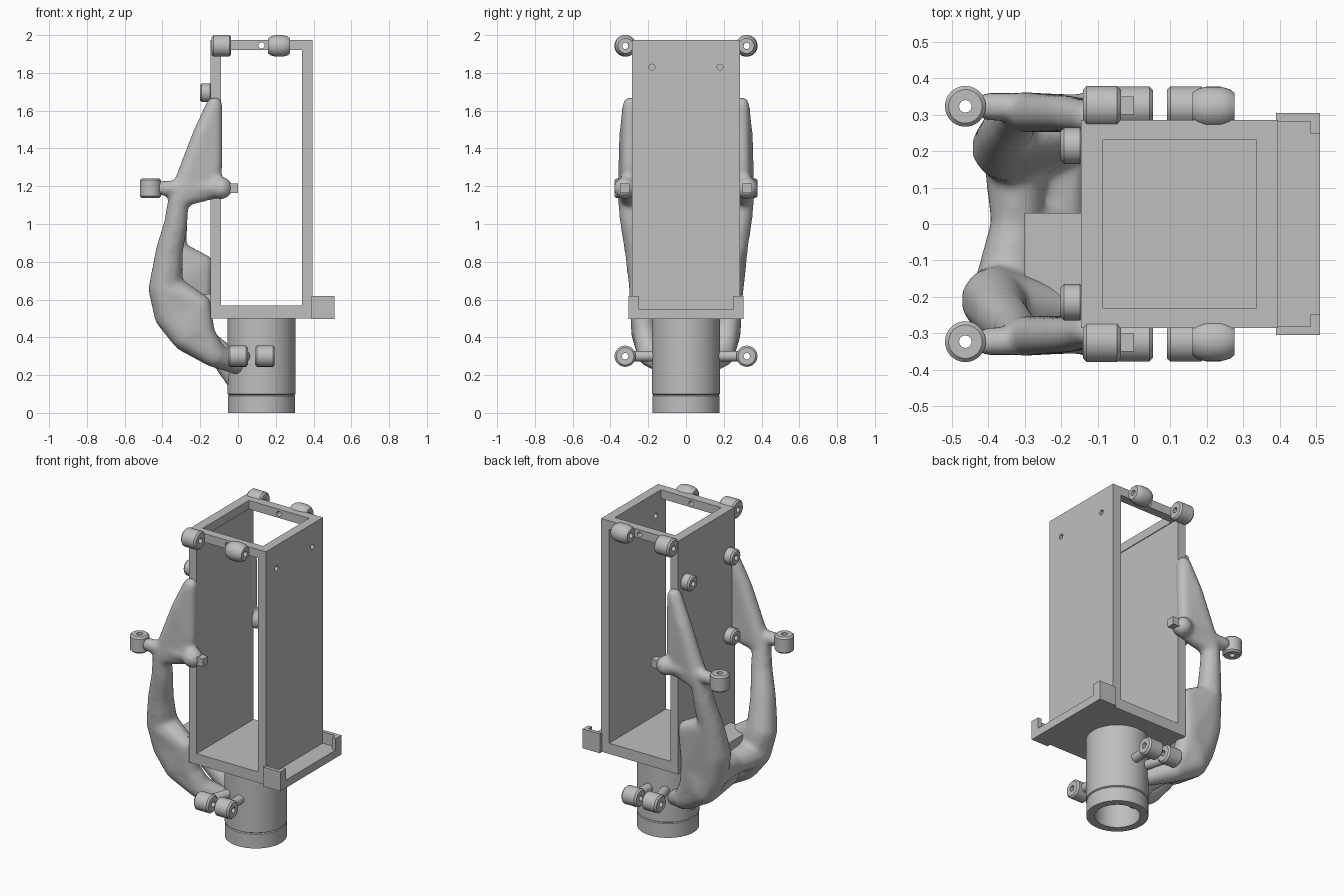
import bpy, bmesh, math
from mathutils import Vector, Matrix

old = bpy.data.objects.get("Cube")
if old:
    bpy.data.objects.remove(old, do_unlink=True)

grey = bpy.data.materials.new("plain grey")
grey.use_nodes = True
GREY = (0.52, 0.52, 0.52, 1)
grey.diffuse_color = GREY
grey.node_tree.nodes["Principled BSDF"].inputs["Base Color"].default_value = GREY

TURN = {"x": Matrix.Rotation(math.pi / 2, 4, "Y"), "z": Matrix.Identity(4)}
made = []


def finish(name, bm):
    bmesh.ops.recalc_face_normals(bm, faces=bm.faces)
    mesh = bpy.data.meshes.new(name)
    bm.to_mesh(mesh)
    bm.free()
    mesh.materials.append(grey)
    obj = bpy.data.objects.new(name, mesh)
    bpy.context.collection.objects.link(obj)
    made.append(obj)
    return obj


def box(name, low, high):
    low, high = Vector(low), Vector(high)
    bm = bmesh.new()
    bmesh.ops.create_cube(bm, size=1)
    bmesh.ops.scale(bm, vec=high - low, verts=bm.verts)
    bmesh.ops.translate(bm, vec=(low + high) / 2, verts=bm.verts)
    return finish(name, bm)


def lathe(name, profile, centre, axis="z", sides=40):
    """Spin a closed profile of (radius, height) around an axis."""
    bm = bmesh.new()
    rings = []
    for i in range(sides):
        a = 2 * math.pi * i / sides
        rings.append([bm.verts.new((r * math.cos(a), r * math.sin(a), h)) for r, h in profile])
    n = len(profile)
    for i in range(sides):
        a, b = rings[i], rings[(i + 1) % sides]
        for j in range(n):
            k = (j + 1) % n
            bm.faces.new((a[j], b[j], b[k], a[k]))
    bmesh.ops.transform(bm, matrix=Matrix.Translation(centre) @ TURN[axis], verts=bm.verts)
    return finish(name, bm)


def lug(name, centre, axis, radius=0.056, half=0.052, hole=0.017, sides=40):
    c = 0.01
    profile = [(hole, -half), (radius - c, -half), (radius, c - half),
               (radius, half - c), (radius - c, half), (hole, half)]
    return lathe(name, profile, centre, axis, sides)


def rod(name, start, end, radius):
    start, end = Vector(start), Vector(end)
    bm = bmesh.new()
    bmesh.ops.create_cone(bm, cap_ends=True, segments=24, radius1=radius, radius2=radius,
                          depth=(end - start).length)
    turn = (end - start).to_track_quat("Z", "Y").to_matrix().to_4x4()
    bmesh.ops.transform(bm, matrix=Matrix.Translation((start + end) / 2) @ turn, verts=bm.verts)
    return finish(name, bm)


def bake(obj):
    """Keep the result of the modifiers as a plain mesh."""
    graph = bpy.context.evaluated_depsgraph_get()
    mesh = bpy.data.meshes.new_from_object(obj.evaluated_get(graph))
    obj.modifiers.clear()
    obj.data = mesh


def cut(obj, cutters):
    for c in cutters:
        c.hide_render = True
        m = obj.modifiers.new("cut", "BOOLEAN")
        m.operation, m.object, m.solver = "DIFFERENCE", c, "EXACT"
    bake(obj)
    for c in cutters:
        made.remove(c)
        bpy.data.objects.remove(c, do_unlink=True)


# Open box frame with a rail hole and two plate holes
frame = box("box_frame", (-0.145, -0.285, 0.5), (0.395, 0.285, 1.975))
cut(frame, [
    box("side_cutter", (-0.09, -0.5, 0.568), (0.338, 0.5, 1.92)),
    box("top_cutter", (-0.085, -0.23, 1.8), (0.337, 0.23, 2.2)),
    rod("rail_cutter", (0.125, -0.5, 1.945), (0.125, 0.5, 1.945), 0.016),
    rod("plate_cutter", (0.2, -0.18, 1.83), (0.6, -0.18, 1.83), 0.016),
    rod("plate_cutter", (0.2, 0.18, 1.83), (0.6, 0.18, 1.83), 0.016)])

# Shelf bracket and the ledge behind the box
box("bracket_plate", (0.39, -0.285, 0.498), (0.51, 0.285, 0.548))
box("rear_ledge", (-0.3, -0.235, 0.52), (-0.14, 0.03, 0.63))

# Hollow round socket with a collar line
lathe("socket", [(0.13, 0), (0.178, 0), (0.178, 0.09), (0.173, 0.095), (0.18, 0.1),
                 (0.18, 0.51), (0.13, 0.51)], (0.125, 0, 0), sides=64)

for s, side in ((1, "back"), (-1, "front")):
    def span(y0, y1):
        return min(s * y0, s * y1), max(s * y0, s * y1)

    # Bracket ears
    a, b = span(0.282, 0.305)
    box(side + "_bracket_ear", (0.39, a, 0.498), (0.51, b, 0.62))
    a, b = span(0.248, 0.3)
    box(side + "_bracket_lip", (0.485, a, 0.52), (0.51, b, 0.62))

    # Top hinge lugs, the second one swollen in the middle
    lug(side + "_top_lug", (-0.088, s * 0.322, 1.943), "x", radius=0.057)
    lathe(side + "_top_round_lug",
          [(0.017, -0.058), (0.04, -0.058), (0.05, -0.045), (0.057, -0.02),
           (0.057, 0.02), (0.05, 0.045), (0.04, 0.058), (0.017, 0.058)],
          (0.218, s * 0.32, 1.943), "x")

    # Lower lugs on stems
    for x in (0.0, 0.142):
        lug(side + "_lower_lug", (x, s * 0.322, 0.3), "x")
        rod(side + "_lower_stem", (x * 0.6 + 0.05, s * 0.12, 0.3), (x, s * 0.285, 0.3), 0.028)

    # Bosses on the rear wall
    for z in (1.695, 1.19):
        lug(side + "_wall_boss", (-0.17, s * 0.215, z), "x", radius=0.05, half=0.032, sides=12)

    # Upright lug and square tip at the ends of the cross arm
    lug(side + "_arm_lug", (-0.463, s * 0.323, 1.19), "z")
    a, b = span(0.3, 0.35)
    box(side + "_arm_tip", (-0.08, a, 1.165), (0.0, b, 1.215))

# Organic struts: hulls of spheres (x, y, z, radius), fused and smoothed
body = bmesh.new()


def blob(*nodes):
    bm = bmesh.new()
    for x, y, z, r in nodes:
        bmesh.ops.create_icosphere(bm, subdivisions=2, radius=r,
                                   matrix=Matrix.Translation((x, y, z)))
    hull = bmesh.ops.convex_hull(bm, input=bm.verts)
    spare = {e for e in hull["geom_interior"] if isinstance(e, bmesh.types.BMVert)}
    bmesh.ops.delete(bm, geom=list(spare), context="VERTS")
    bmesh.ops.recalc_face_normals(bm, faces=bm.faces)
    mesh = bpy.data.meshes.new("blob")
    bm.to_mesh(mesh)
    bm.free()
    body.from_mesh(mesh)
    bpy.data.meshes.remove(mesh)


middle = (-0.325, 0, 0.51, 0.07)
for s in (1, -1):
    inset = 0.03 if s > 0 else 0
    top = (-0.125, s * 0.293, 1.63, 0.045)
    shoulder = (-0.195, s * 0.305, 1.47, 0.05)
    chest = (-0.125, s * 0.298, 1.3, 0.045)
    elbow = (-0.315, s * 0.308, 1.14, 0.056)
    inner = (-0.15, s * 0.298, 1.17, 0.045)
    neck = (-0.33, s * 0.285, 1.0, 0.065)
    waist = (-0.365 + inset / 2, s * 0.25, 0.85, 0.076)
    hip = (-0.385 + inset, s * 0.21, 0.66, 0.093)
    heel = (-0.355 + inset, s * 0.195, 0.52, 0.092)
    corner = (-0.2, s * 0.235, 0.57, 0.06)
    under = (-0.18, s * 0.22, 0.42, 0.06)
    sole = (-0.27, s * 0.2, 0.41, 0.09)
    ankle = (-0.13, s * 0.19, 0.31, 0.07)
    foot = (0.0, s * 0.11, 0.25, 0.05)
    blob(top, shoulder, chest)
    blob(shoulder, chest, elbow, inner)
    for pair in ((elbow, neck), (neck, waist), (waist, hip), (hip, heel),
                 (sole, ankle), (under, ankle), (ankle, foot)):
        blob(*pair)
    blob(hip, heel, corner)
    blob(heel, sole, under, corner)
    # Cross arm with a ball
    blob((-0.4, s * 0.323, 1.19, 0.042), (-0.1, s * 0.323, 1.19, 0.036))
    blob((-0.09, s * 0.323, 1.19, 0.063))
    # Bridge half
    blob(heel, middle)
    if s > 0:
        # Web closing the lower part of the back window, and the pit floor
        blob(waist, hip, corner, (-0.18, 0.25, 0.79, 0.05))
        blob(sole, under, (-0.3, 0, 0.43, 0.06), (-0.19, 0, 0.42, 0.05))
# Central rib down to the socket
blob(middle, (-0.08, 0, 0.3, 0.07))
blob((-0.08, 0, 0.28, 0.06), (0.0, 0, 0.14, 0.045))

struts = finish("organic_struts", body)
remesh = struts.modifiers.new("fuse", "REMESH")
remesh.mode, remesh.voxel_size = "VOXEL", 0.013
smooth = struts.modifiers.new("smooth", "SMOOTH")
smooth.factor, smooth.iterations = 0.5, 10
bake(struts)

# Smooth shading with sharp edges kept
bpy.ops.object.select_all(action="DESELECT")
for obj in made:
    obj.select_set(True)
bpy.context.view_layer.objects.active = struts
bpy.ops.object.shade_smooth_by_angle(angle=math.radians(35))
